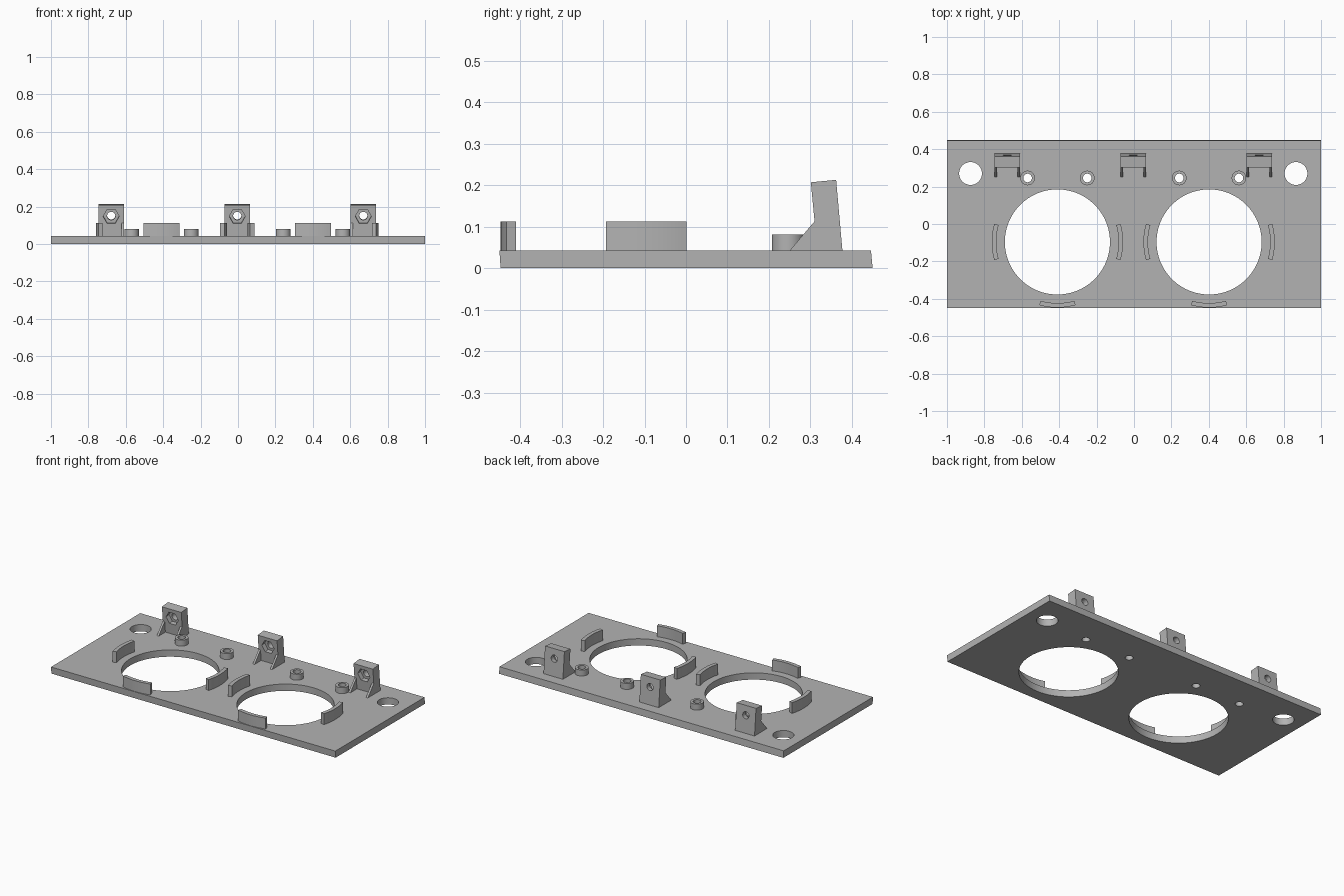
import bpy
import bmesh
from math import cos, sin, radians, tau
from mathutils import Vector

cube = bpy.data.objects.get("Cube")
if cube:
    bpy.data.objects.remove(cube, do_unlink=True)

grey = bpy.data.materials.new("grey plastic")
grey.use_nodes = True
grey.diffuse_color = (0.45, 0.45, 0.45, 1)
grey.node_tree.nodes["Principled BSDF"].inputs["Base Color"].default_value = grey.diffuse_color

X, Y, Z = Vector((1, 0, 0)), Vector((0, 1, 0)), Vector((0, 0, 1))
TILT = radians(5.3)
MID = -0.004           # mirror line of the layout
PLATE_TOP = 0.043


def prisms(name, shapes):
    """Object made of outlines, each swept along a vector."""
    bm = bmesh.new()
    for outline, sweep in shapes:
        face = bm.faces.new([bm.verts.new(p) for p in outline])
        out = bmesh.ops.extrude_face_region(bm, geom=[face], use_keep_orig=True)
        moved = [g for g in out["geom"] if isinstance(g, bmesh.types.BMVert)]
        bmesh.ops.translate(bm, verts=moved, vec=sweep)
    bmesh.ops.recalc_face_normals(bm, faces=bm.faces)
    mesh = bpy.data.meshes.new(name)
    bm.to_mesh(mesh)
    bm.free()
    mesh.materials.append(grey)
    obj = bpy.data.objects.new(name, mesh)
    bpy.context.collection.objects.link(obj)
    return obj


def select(obj):
    bpy.ops.object.select_all(action="DESELECT")
    obj.select_set(True)
    bpy.context.view_layer.objects.active = obj


def cut(obj, shapes):
    cutter = prisms("cutter", shapes)
    cutter.hide_render = True
    mod = obj.modifiers.new("cut", "BOOLEAN")
    mod.operation, mod.solver, mod.object = "DIFFERENCE", "EXACT", cutter
    select(obj)
    bpy.ops.object.modifier_apply(modifier=mod.name)
    bpy.data.objects.remove(cutter, do_unlink=True)


def smooth(obj):
    select(obj)
    bpy.ops.object.shade_smooth_by_angle(angle=radians(30))


def ring(centre, r, n=48, u=X, v=Y):
    return [Vector(centre) + r * (cos(tau * i / n) * u + sin(tau * i / n) * v) for i in range(n)]


def side_profile(x, points):
    return [Vector((x, y, z)) for y, z in points]


def drill(x, y, r, n=48):
    return ring((x, y, -0.1), r, n), Z * 0.4


big_holes = [(MID + s * 0.4055, -0.096) for s in (-1, 1)]
bosses = [(MID + s * d, 0.246) for s in (-1, 1) for d in (0.246, 0.565)]

# Base plate with slanted front and back edges
plate = prisms("base_plate", [(side_profile(-1, [
    (-0.447, 0), (0.45, 0), (0.446, PLATE_TOP), (-0.45, PLATE_TOP)]), X * 2)])
cut(plate, [drill(x, y, 0.281, 96) for x, y in big_holes]
    + [drill(MID + s * 0.87, 0.27, 0.061) for s in (-1, 1)]
    + [drill(x, y, 0.023) for x, y in bosses])
smooth(plate)

# Screw bosses
for i, (x, y) in enumerate(bosses):
    boss = prisms(f"screw_boss_{i + 1}", [(ring((x, y, PLATE_TOP), 0.039), Z * 0.038)])
    cut(boss, [drill(x, y, 0.023)])
    smooth(boss)

# Curved retaining walls around each large hole
for side, (x, y) in zip(("right", "left"), big_holes):
    for place, middle in (("inner_or_outer_a", 0), ("inner_or_outer_b", 180), ("front", 270)):
        angles = [radians(middle - 16 + 2 * k) for k in range(17)]
        wall = [Vector((x + r * cos(a), y + r * sin(a), 0.03))
                for r, seq in ((0.351, angles), (0.327, angles[::-1])) for a in seq]
        smooth(prisms(f"{side}_{place}_wall", [(wall, Z * 0.082)]))

# Tilted nut brackets with two gusset ribs
axis = Vector((0, cos(TILT), sin(TILT)))
up = Vector((0, -sin(TILT), cos(TILT)))
nut = Vector((0, 0.306, 0.147))
for name, dx in (("right", -0.674), ("centre", 0), ("left", 0.674)):
    x = MID + dx
    bracket = prisms(f"{name}_bracket", [(side_profile(x - 0.068, [
        (0.242, 0.033), (0.31, 0.113), (0.301, 0.207), (0.362, 0.213), (0.378, 0.033)]), X * 0.136)])
    cut(bracket, [(side_profile(x - 0.055, [
        (0.2, 0.02), (0.3195, 0.02), (0.3105, 0.115), (0.2, 0.115)]), X * 0.11)])
    start = nut + X * x - axis * 0.03
    cut(bracket, [(ring(start, 0.043, 6, X, up), axis * 0.06)])
    cut(bracket, [(ring(start, 0.022, 32, X, up), axis * 0.2)])
    smooth(bracket)
